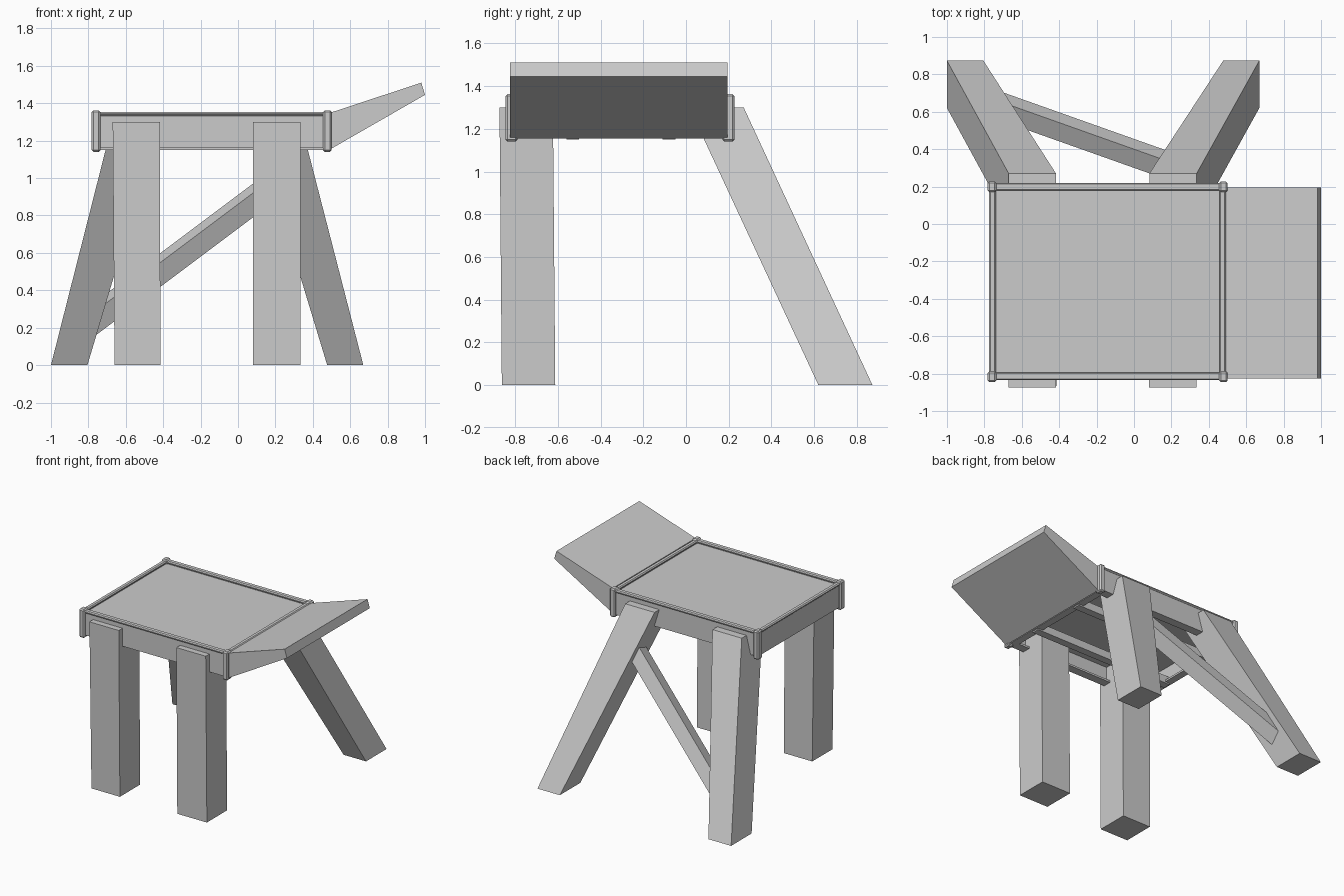
import bpy
from mathutils import Vector

if "Cube" in bpy.data.objects:
    bpy.data.objects.remove(bpy.data.objects["Cube"])


def prism(name, ring_a, ring_b):
    """Solid skinned between two matching rings of points."""
    n = len(ring_a)
    faces = [list(range(n))[::-1], list(range(n, 2 * n))]
    faces += [[i, (i + 1) % n, n + (i + 1) % n, n + i] for i in range(n)]
    me = bpy.data.meshes.new(name)
    me.from_pydata([tuple(p) for p in ring_a + ring_b], [], faces)
    ob = bpy.data.objects.new(name, me)
    bpy.context.collection.objects.link(ob)
    bpy.context.view_layer.objects.active = ob
    bpy.ops.object.mode_set(mode='EDIT')
    bpy.ops.mesh.select_all(action='SELECT')
    bpy.ops.mesh.normals_make_consistent(inside=False)
    bpy.ops.object.mode_set(mode='OBJECT')
    return ob


def rect(x0, x1, y0, y1, z):
    return [(x0, y0, z), (x1, y0, z), (x1, y1, z), (x0, y1, z)]


def box(name, x0, x1, y0, y1, z0, z1, bevel=0):
    ob = prism(name, rect(x0, x1, y0, y1, z0), rect(x0, x1, y0, y1, z1))
    if bevel:
        m = ob.modifiers.new("bevel", 'BEVEL')
        m.width, m.segments = bevel, 1
    return ob


# Front legs, almost vertical
for side, x in (("left", -0.67), ("right", 0.08)):
    prism("front_leg_" + side,
          rect(x + 0.01 * (x < 0), x + 0.255, -0.862, -0.612, 0),
          rect(x, x + 0.253, -0.873, -0.623, 1.30))

# Splayed back legs
for side, bx, tx in (("left", (-1.0, -0.805), (-0.67, -0.417)),
                     ("right", (0.477, 0.67), (0.082, 0.335))):
    prism("back_leg_" + side, rect(*bx, 0.62, 0.873, 0),
          rect(*tx, 0.015, 0.27, 1.30))

# Diagonal brace between the back legs
section = [(0.40, 0.91), (0.30, 0.86), (0.355, 0.73), (0.455, 0.78)]
slope = Vector((1, -0.355, 0.75))
ends = [[Vector((0, y, z)) + slope * x for y, z in section] for x in (-0.77, 0.27)]
prism("back_brace", *ends)

# Seat panel
box("seat_panel", -0.755, 0.48, -0.81, 0.195, 1.30, 1.33)

# Edge rails with a rounded cap and a small lower lip
for end, y, s in (("front", -0.835, 1), ("back", 0.22, -1)):
    def span(a, b):
        return sorted((y + s * a, y + s * b))
    box("rail_" + end, -0.75, 0.48, *span(0.008, 0.035), 1.165, 1.335)
    box("rail_cap_" + end, -0.75, 0.48, *span(0, 0.042), 1.333, 1.353, 0.007)
    box("rail_lip_" + end, -0.75, 0.48, *span(0.008, 0.075), 1.16, 1.175)
for side, x, s in (("left", -0.775, 1), ("right", 0.492, -1)):
    def span(a, b):
        return sorted((x + s * a, x + s * b))
    box("rail_" + side, *span(0.008, 0.03), -0.81, 0.195, 1.165, 1.335)
    box("rail_cap_" + side, *span(0, 0.036), -0.81, 0.195, 1.333, 1.353, 0.007)
    box("rail_lip_" + side, *span(0.008, 0.065), -0.81, 0.195, 1.16, 1.175)

# Corner posts
for x in (-0.782, 0.455):
    for y in (-0.845, 0.17):
        box("corner_post", x, x + 0.046, y, y + 0.057, 1.14, 1.362, 0.009)

# Bearers below the panel
for y in (-0.56, -0.11):
    box("bearer", -0.75, 0.47, y, y + 0.06, 1.15, 1.21)

# Raised headrest wedge
profile = [(0.495, 1.155), (1.0, 1.445), (0.98, 1.51), (0.495, 1.35)]
prism("headrest", *[[(x, y, z) for x, z in profile] for y in (-0.825, 0.195)])
